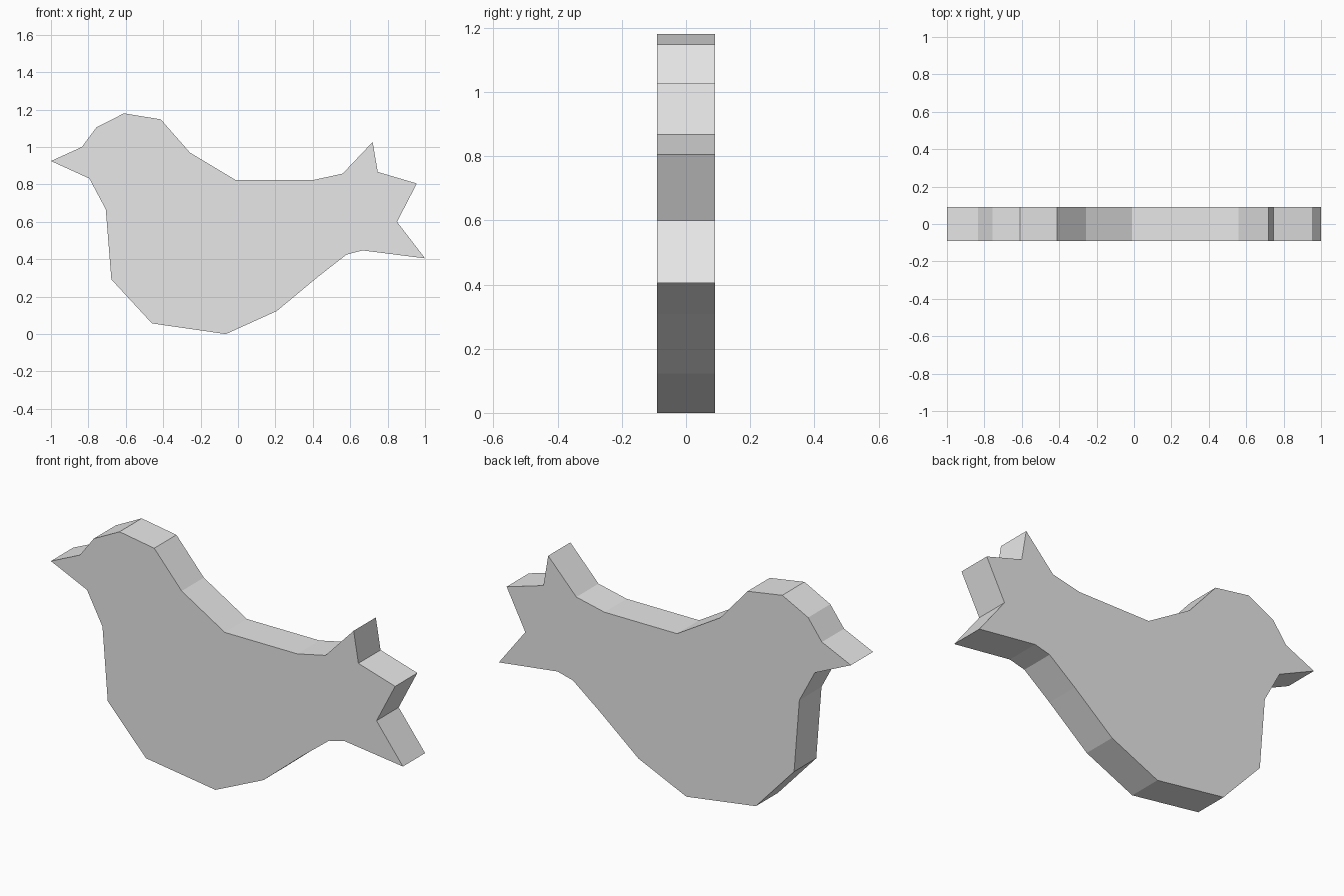
import bpy
import bmesh

cube = bpy.data.objects.get("Cube")
if cube:
    bpy.data.objects.remove(cube, do_unlink=True)

HALF_DEPTH = 0.09

# Side outline of the bird (x, z), running along each part in turn
beak_and_head = [(-.795, .832), (-1, .925), (-.835, 1), (-.757, 1.105),
                 (-.61, 1.18), (-.413, 1.148), (-.257, .97)]
back = [(-.012, .823), (.40, .823), (.56, .858)]
tail = [(.72, 1.027), (.747, .867), (.956, .805), (.85, .60),
        (1, .405), (.667, .447), (.58, .425)]
belly = [(.43, .308), (.207, .123), (-.065, 0), (-.46, .057),
         (-.677, .292), (-.707, .667)]
outline = beak_and_head + back + tail + belly

# Plain grey material
grey = bpy.data.materials.new("light_grey")
grey.use_nodes = True
colour = (0.8, 0.8, 0.8, 1)
grey.diffuse_color = colour
grey.node_tree.nodes["Principled BSDF"].inputs["Base Color"].default_value = colour

# Flat slab: fill the outline and extrude it through the depth
bm = bmesh.new()
face = bm.faces.new([bm.verts.new((x, -HALF_DEPTH, z)) for x, z in outline])
extruded = bmesh.ops.extrude_face_region(bm, geom=[face], use_keep_orig=True)
moved = [v for v in extruded["geom"] if isinstance(v, bmesh.types.BMVert)]
bmesh.ops.translate(bm, verts=moved, vec=(0, 2 * HALF_DEPTH, 0))
bmesh.ops.recalc_face_normals(bm, faces=bm.faces)

mesh = bpy.data.meshes.new("bird_body")
bm.to_mesh(mesh)
bm.free()
mesh.materials.append(grey)
bird = bpy.data.objects.new("bird_body", mesh)
bpy.context.collection.objects.link(bird)
